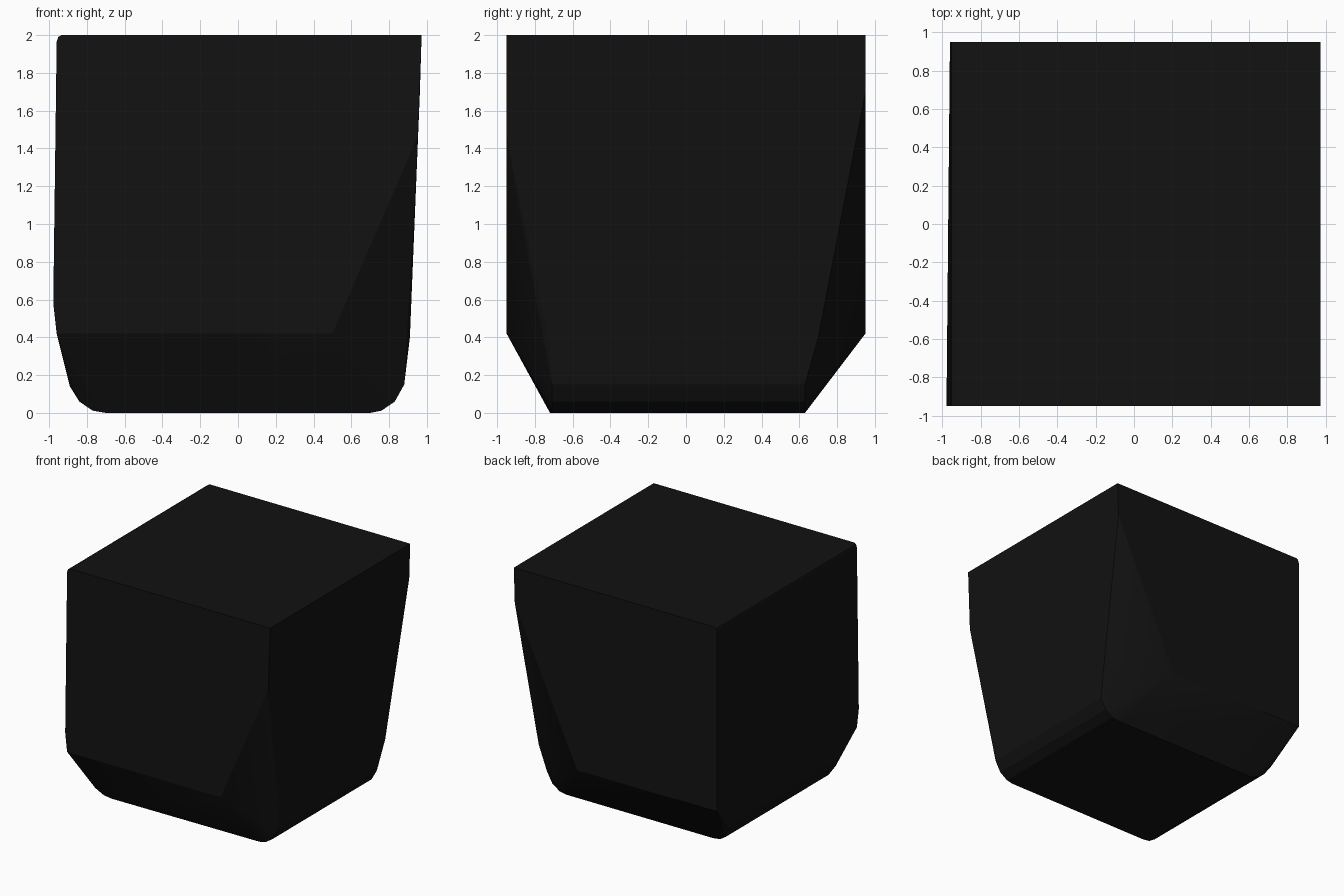
import bpy, bmesh

if "Cube" in bpy.data.objects:
    bpy.data.objects.remove(bpy.data.objects["Cube"])

pts = []

# Top face, with a slim bevel along the left edge
for y in (-0.95, 0.95):
    pts += [(0.972, y, 2.0), (-0.935, y, 2.0), (-0.952, y, 1.99), (-0.96, y, 1.965)]

# Lower ends of the full-width front and back faces
pts += [(0.953, -0.95, 1.47), (0.5, -0.95, 0.42), (-0.978, -0.95, 0.58), (-0.96, -0.95, 0.42)]
pts += [(0.963, 0.95, 1.7), (0.37, 0.95, 0.42), (-0.96, 0.95, 0.42)]

# Right side where the corner chamfers meet it
pts += [(0.91, 0.70, 0.4), (0.91, -0.73, 0.4)]

# Rounded lower edges, as x, z profiles swept from front to back
for x, z in ((0.88, 0.15), (0.83, 0.06), (0.76, 0.012), (0.70, 0.0)):
    pts += [(x, -0.71, z), (x, 0.63, z)]
for x, z in ((-0.89, 0.14), (-0.84, 0.06), (-0.77, 0.012), (-0.70, 0.0)):
    pts += [(x, -0.72 - 0.3 * z, z), (x, 0.63 + 0.4 * z, z)]

# Skin the faceted block
bm = bmesh.new()
for p in pts:
    bm.verts.new(p)
res = bmesh.ops.convex_hull(bm, input=bm.verts[:])
bmesh.ops.delete(bm, geom=[v for v in bm.verts if not v.link_faces], context='VERTS')
bmesh.ops.recalc_face_normals(bm, faces=bm.faces[:])
mesh = bpy.data.meshes.new("tapered_block")
bm.to_mesh(mesh)
bm.free()
block = bpy.data.objects.new("tapered_block", mesh)
bpy.context.collection.objects.link(block)

# Near-black finish
mat = bpy.data.materials.new("black")
mat.diffuse_color = (0.006, 0.006, 0.006, 1)
mat.use_nodes = True
mat.node_tree.nodes["Principled BSDF"].inputs["Base Color"].default_value = mat.diffuse_color
mesh.materials.append(mat)

bpy.context.view_layer.objects.active = block
block.select_set(True)
bpy.ops.object.shade_smooth_by_angle(angle=0.35)
